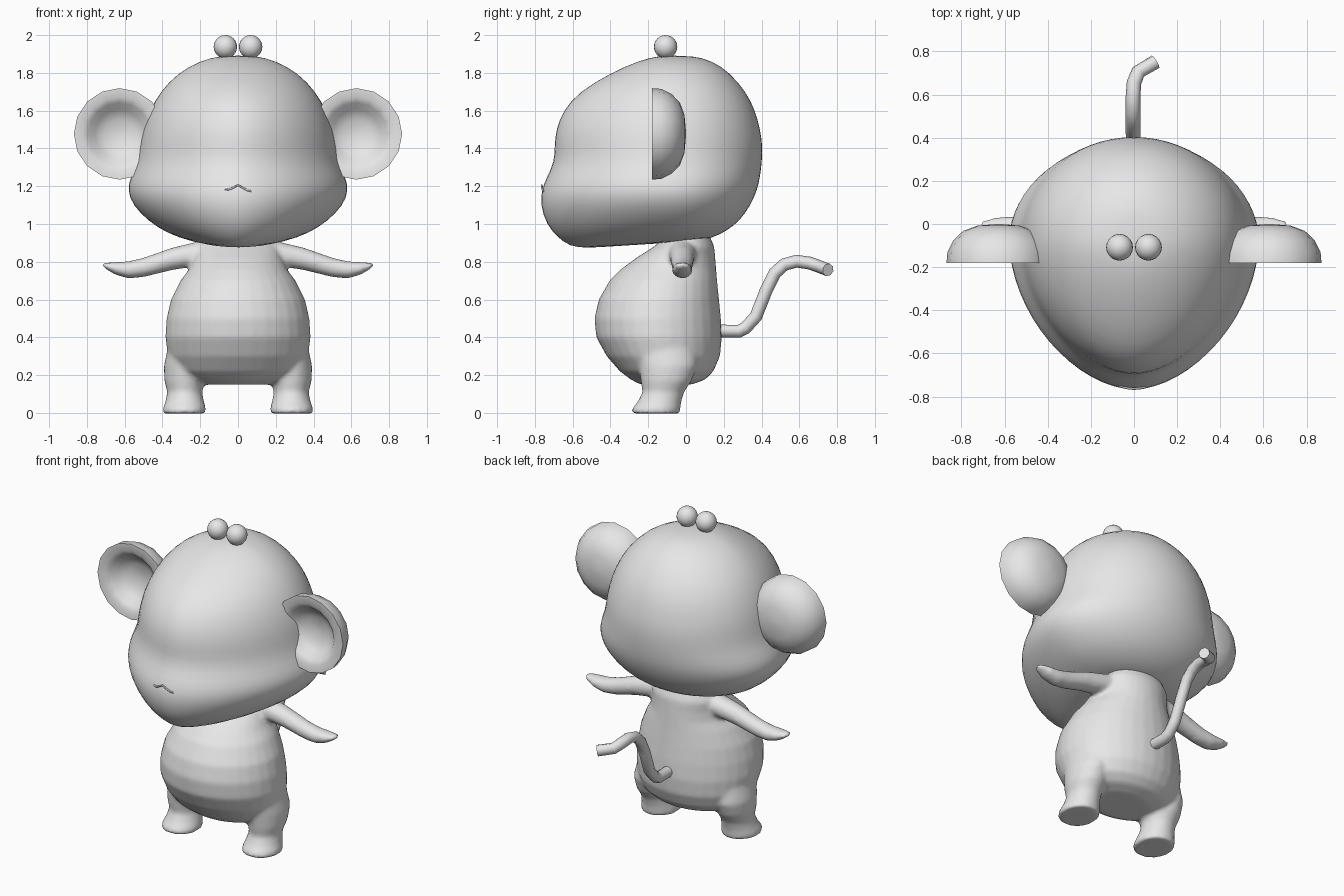
import bpy, bmesh, math
from mathutils import Vector

if "Cube" in bpy.data.objects:
    bpy.data.objects.remove(bpy.data.objects["Cube"])

grey = bpy.data.materials.new("plain_grey")
grey.diffuse_color = (0.8, 0.8, 0.8, 1)
grey.use_nodes = True
grey.node_tree.nodes["Principled BSDF"].inputs["Base Color"].default_value = grey.diffuse_color


def finish(name, bm, angle=None):
    """Turn a bmesh into a named, smooth shaded object."""
    bmesh.ops.recalc_face_normals(bm, faces=bm.faces[:])
    me = bpy.data.meshes.new(name)
    bm.to_mesh(me)
    bm.free()
    me.materials.append(grey)
    ob = bpy.data.objects.new(name, me)
    bpy.context.collection.objects.link(ob)
    if angle is None:
        for p in me.polygons:
            p.use_smooth = True
    else:
        bpy.ops.object.select_all(action='DESELECT')
        ob.select_set(True)
        bpy.context.view_layer.objects.active = ob
        bpy.ops.object.shade_smooth_by_angle(angle=math.radians(angle))
    return ob


def loft(bm, rings):
    """Skin a list of point rings and cap both ends."""
    rows = [[bm.verts.new(p) for p in r] for r in rings]
    n = len(rows[0])
    for a, b in zip(rows, rows[1:]):
        for i in range(n):
            j = (i + 1) % n
            bm.faces.new((a[i], a[j], b[j], b[i]))
    bm.faces.new(rows[0][::-1])
    bm.faces.new(rows[-1])


def spow(v, e):
    return math.copysign(abs(v) ** e, v)


def level(zf, zb, xc, hw, yf, yb, yc=None, n=2.0, seg=32):
    """Egg shaped ring with its own front and back reach and height."""
    yc = (yf + yb) / 2 if yc is None else yc
    pts = []
    for i in range(seg):
        t = 2 * math.pi * i / seg
        c, s = math.cos(t), math.sin(t)
        e = 2 / n if s < 0 else 1.0
        x = xc + hw * spow(c, e)
        y = yc + (yb - yc) * s if s >= 0 else yc - (yc - yf) * abs(s) ** e
        pts.append((x, y, zf + (zb - zf) * (y - yf) / (yb - yf)))
    return pts


def tube(name, pts, radius, res):
    cu = bpy.data.curves.new(name, 'CURVE')
    cu.dimensions = '3D'
    cu.bevel_depth, cu.bevel_resolution, cu.use_fill_caps = radius, res, True
    sp = cu.splines.new('POLY')
    sp.points.add(len(pts) - 1)
    for p, co in zip(sp.points, pts):
        p.co = (*co, 1)
    sp.use_smooth = True
    cu.materials.append(grey)
    ob = bpy.data.objects.new(name, cu)
    bpy.context.collection.objects.link(ob)


# Head: front z, back z, half width, front y, back y
head = [(.868, .913, .14, -.53, .06), (.882, .925, .26, -.62, .14),
        (.93, .965, .38, -.685, .22), (1.0, 1.02, .475, -.745, .29),
        (1.1, 1.1, .562, -.775, .345), (1.18, 1.18, .59, -.77, .38),
        (1.25, 1.25, .572, -.74, .395), (1.33, 1.33, .535, -.70, .405),
        (1.42, 1.42, .52, -.70, .408), (1.5, 1.5, .505, -.692, .395),
        (1.6, 1.6, .47, -.655, .37), (1.7, 1.7, .415, -.57, .32),
        (1.8, 1.8, .32, -.40, .235), (1.865, 1.865, .2, -.25, .14),
        (1.892, 1.892, .09, -.14, .03)]
bm = bmesh.new()
loft(bm, [level(zf, zb, 0, w, yf, yb, -.08, 1.8) for zf, zb, w, yf, yb in head])
finish("head", bm).modifiers.new("round", 'SUBSURF').levels = 1

# Body with legs and arms, fused into one soft skin
torso = [(.15, .18, -.24, .03), (.175, .27, -.29, .10), (.22, .335, -.35, .145),
         (.3, .37, -.42, .18), (.4, .385, -.475, .19), (.5, .378, -.485, .185),
         (.6, .355, -.462, .175), (.7, .305, -.405, .165), (.76, .26, -.345, .16),
         (.82, .235, -.265, .155), (.88, .22, -.17, .15), (.95, .17, -.09, .12)]
leg = [(.4, .25, .11, -.29, .05), (.25, .282, .11, -.25, .06),
       (.17, .284, .106, -.24, .03), (.11, .282, .092, -.23, -.01),
       (.06, .282, .102, -.255, -.025), (.02, .284, .115, -.288, -.03),
       (-.003, .284, .113, -.284, -.032)]
arm = [(.08, .83, .07, .08), (.2, .845, .066, .075), (.35, .815, .06, .062),
       (.5, .77, .052, .055), (.58, .757, .046, .056), (.65, .765, .034, .05),
       (.7, .778, .017, .035), (.717, .785, .008, .02)]
bm = bmesh.new()
loft(bm, [level(z, z, 0, w, yf, yb) for z, w, yf, yb in torso])
for s in (1, -1):
    loft(bm, [level(z, z, s * x, w, yf, yb) for z, x, w, yf, yb in leg])
    loft(bm, [[(s * x, -.02 + ry * math.cos(k * math.pi / 8),
                z + rz * math.sin(k * math.pi / 8)) for k in range(16)]
              for x, z, rz, ry in arm])
body = finish("body", bm)
fuse = body.modifiers.new("fuse", 'REMESH')
fuse.mode, fuse.voxel_size, fuse.use_smooth_shade = 'VOXEL', .013, True
soft = body.modifiers.new("soften", 'SMOOTH')
soft.factor, soft.iterations = .5, 6

# Ears: turned cups that open to the front (radius, y)
cup = [(.01, -.085), (.08, -.092), (.13, -.12), (.165, -.16), (.195, -.178),
       (.242, -.18), (.238, -.13), (.21, -.075), (.165, -.032), (.1, -.008),
       (.01, 0)]
for s, side in ((1, "right"), (-1, "left")):
    bm = bmesh.new()
    loft(bm, [[(s * .627 + r * math.cos(k * math.pi / 8), y,
                1.477 + r * math.sin(k * math.pi / 8)) for k in range(16)]
              for r, y in cup])
    finish(side + "_ear", bm, 50)

    # Hair tuft balls on the crown
    bm = bmesh.new()
    bmesh.ops.create_uvsphere(bm, u_segments=20, v_segments=12, radius=.062)
    for v in bm.verts:
        v.co += Vector((s * .067, -.108, 1.938))
    finish(side + "_tuft", bm)

# Tail
tube("tail", [(0, .12, .435), (0, .28, .432), (0, .315, .45), (0, .37, .51),
              (-.005, .425, .65), (-.005, .47, .74), (-.005, .52, .785),
              (-.005, .585, .803), (0, .655, .793), (.02, .705, .775),
              (.1, .752, .757)], .034, 2)

# Mouth
tube("mouth", [(-.07, -.751, 1.185), (-.05, -.757, 1.182), (-.025, -.762, 1.192),
               (0, -.764, 1.206), (.025, -.762, 1.192), (.05, -.758, 1.178),
               (.07, -.752, 1.174)], .005, 1)
